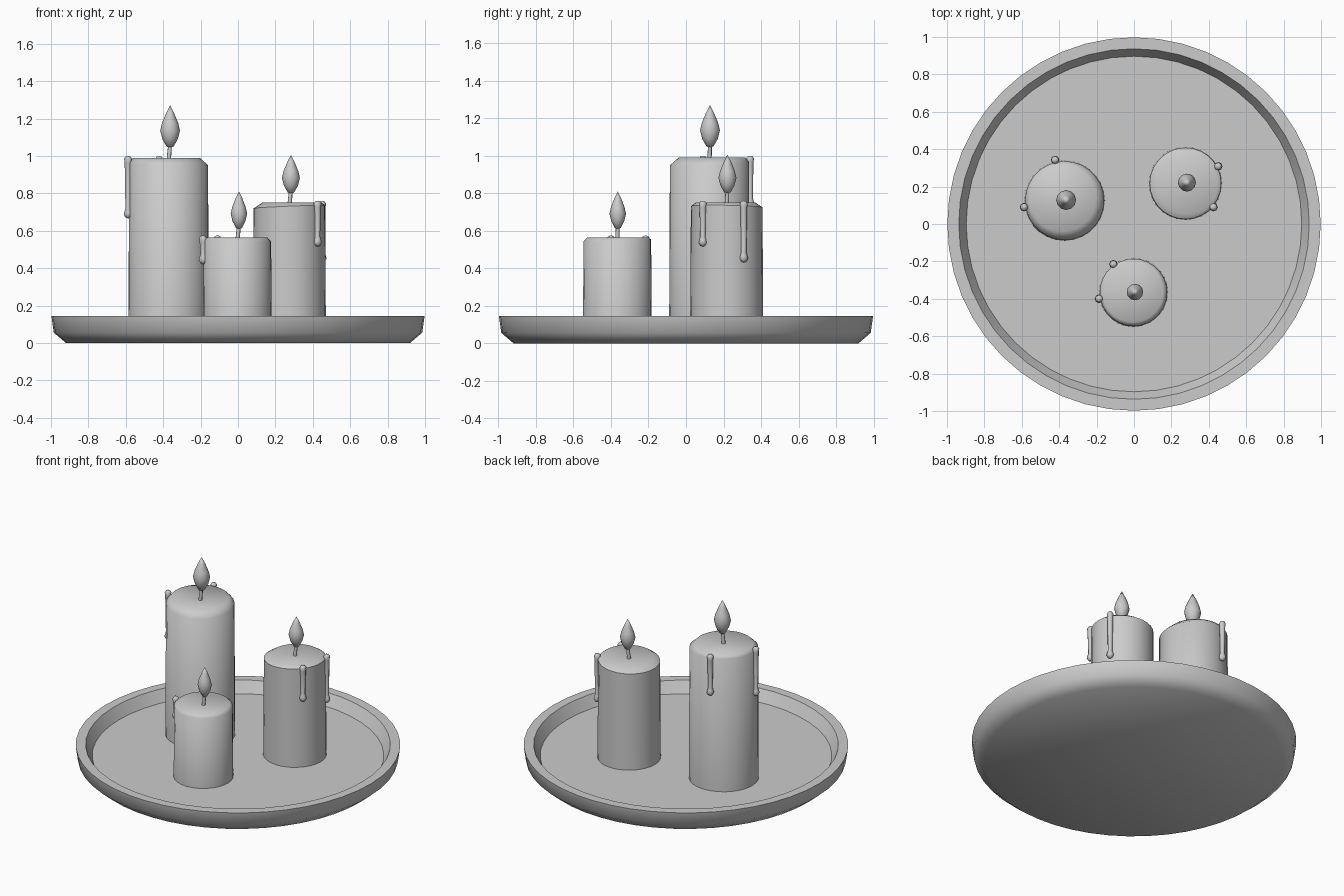
import bpy, bmesh, math

if "Cube" in bpy.data.objects:
    bpy.data.objects.remove(bpy.data.objects["Cube"])


def lathe(name, profile, sides, loc=(0, 0, 0), smooth=50):
    """Spin an (r, z) profile into a solid; r = 0 makes a pole."""
    bm = bmesh.new()
    rings = []
    for r, z in profile:
        if r == 0:
            rings.append([bm.verts.new((0, 0, z))])
        else:
            rings.append([bm.verts.new((r * math.cos(2 * math.pi * i / sides),
                                        r * math.sin(2 * math.pi * i / sides), z))
                          for i in range(sides)])
    for a, b in zip(rings, rings[1:]):
        for i in range(sides):
            j = (i + 1) % sides
            quad = [a[i % len(a)], a[j % len(a)], b[j % len(b)], b[i % len(b)]]
            bm.faces.new(list(dict.fromkeys(quad)))
    bmesh.ops.recalc_face_normals(bm, faces=bm.faces)
    mesh = bpy.data.meshes.new(name)
    bm.to_mesh(mesh)
    bm.free()
    ob = bpy.data.objects.new(name, mesh)
    ob.location = loc
    bpy.context.collection.objects.link(ob)
    bpy.ops.object.select_all(action='DESELECT')
    ob.select_set(True)
    bpy.context.view_layer.objects.active = ob
    bpy.ops.object.shade_smooth_by_angle(angle=math.radians(smooth))
    return ob


FLOOR = 0.07

# Shallow round tray with a raised rim
lathe("tray", [(0, 0), (0.92, 0), (0.985, 0.055), (0.998, 0.145),
               (0.937, 0.145), (0.897, FLOOR), (0, FLOOR)], 48)


def candle(name, x, y, r, top, bevel, drop, shift, flame, drips):
    # Wax body with a softened, slightly uneven upper edge
    body = lathe(name + "_body", [(0, FLOOR - 0.01), (r, FLOOR - 0.01), (r - 0.004, top - drop),
                                  (r - bevel, top), (0, top - 0.012)], 28, (x, y, 0))
    for v in body.data.vertices:
        if v.co.z > top - drop - 0.001:
            if abs(v.co.z - (top - drop)) < 0.001:
                v.co.z += drop * 0.4 * (v.co.x * shift[0] + v.co.y * shift[1]) / (r * math.hypot(*shift))
            elif v.co.z > top - 0.001:
                v.co.x += shift[0]
                v.co.y += shift[1]

    # Wick leaning from the wax into the flame
    fx, fy, z0, z1, fr = flame
    wick = lathe(name + "_wick", [(0, 0), (0.012, 0), (0.010, z0 + 0.04 - top), (0, z0 + 0.04 - top)],
                 8, (x, y, top - 0.02))
    for v in wick.data.vertices:
        if v.co.z > 0.01:
            v.co.x += fx - x
            v.co.y += fy - y

    # Teardrop flame
    h = z1 - z0
    lathe(name + "_flame", [(0, 0), (fr * 0.35, 0.02 * h), (fr * 0.78, 0.2 * h), (fr, 0.4 * h),
                            (fr * 0.82, 0.58 * h), (fr * 0.4, 0.82 * h), (0, h)],
          12, (fx, fy, z0))

    # Wax drips with a rounded head and a hanging bead
    for i, (dx, dy, dt, db) in enumerate(drips):
        lathe(f"{name}_drip_{i + 1}",
              [(0, db), (0.014, db + 0.006), (0.023, db + 0.022), (0.019, db + 0.038),
               (0.014, db + 0.055), (0.018, dt - 0.035), (0.021, dt - 0.015), (0.013, dt - 0.003), (0, dt)],
              8, (dx, dy, 0))


candle("tall_candle", -0.371, 0.125, 0.215, 0.99, 0.036, 0.032, (-0.012, 0.014),
       (-0.363, 0.128, 1.045, 1.27, 0.053),
       [(-0.588, 0.09, 1.0, 0.665), (-0.422, 0.342, 1.0, 0.72)])
candle("medium_candle", 0.275, 0.217, 0.195, 0.75, 0.036, 0.022, (0.014, -0.006),
       (0.283, 0.221, 0.80, 1.005, 0.048),
       [(0.425, 0.09, 0.76, 0.515), (0.45, 0.308, 0.76, 0.43)])
candle("small_candle", -0.003, -0.366, 0.184, 0.565, 0.022, 0.016, (-0.003, 0.003),
       (0.005, -0.364, 0.61, 0.81, 0.044),
       [(-0.187, -0.4, 0.575, 0.42), (-0.11, -0.215, 0.575, 0.4)])
